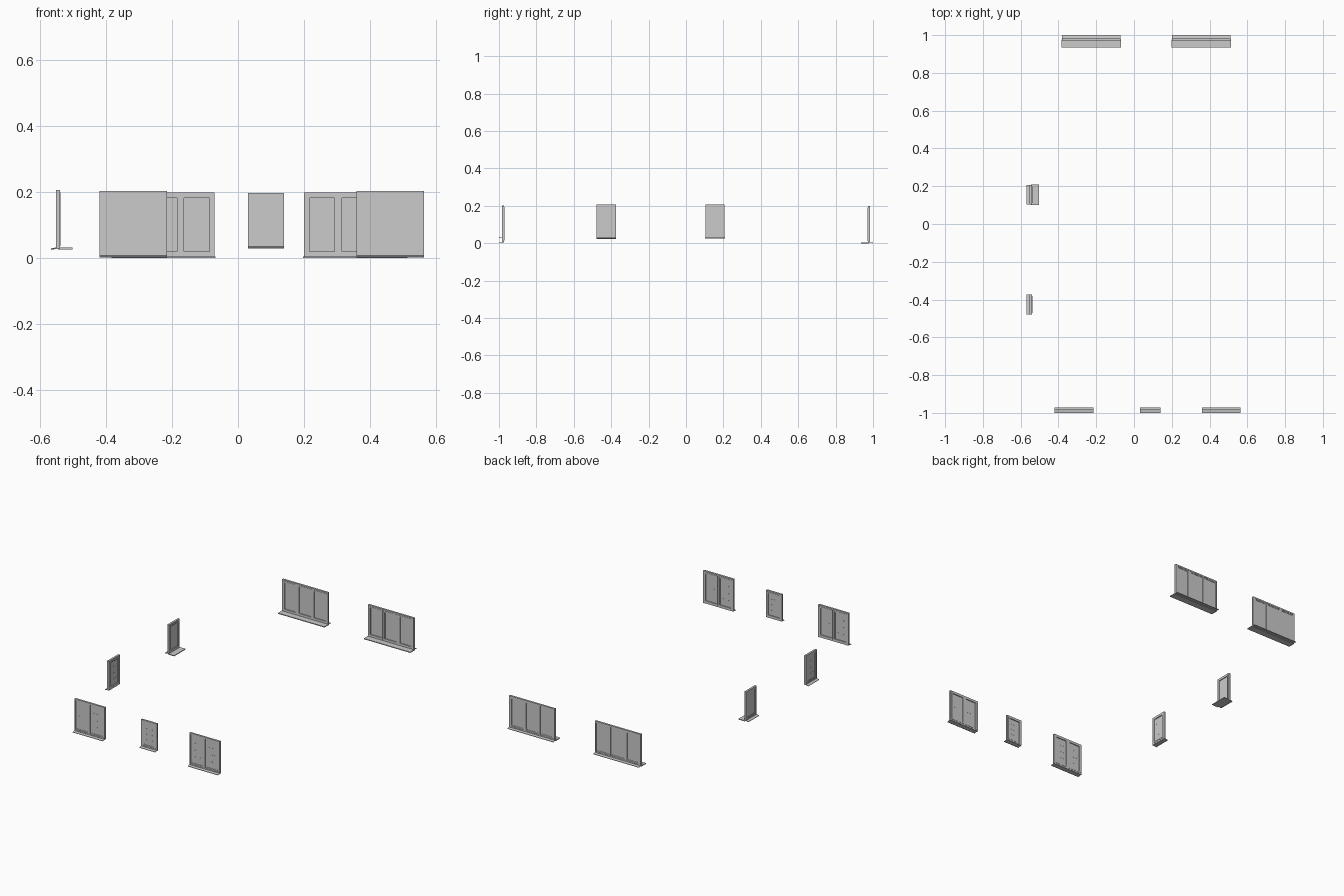
import bpy, bmesh, math
from mathutils import Matrix, Vector

if "Cube" in bpy.data.objects:
    bpy.data.objects.remove(bpy.data.objects["Cube"])


def box(bm, x0, x1, y0, y1, z0, z1):
    m = Matrix.Translation(((x0 + x1) / 2, (y0 + y1) / 2, (z0 + z1) / 2))
    bmesh.ops.create_cube(bm, size=1, matrix=m @ Matrix.Diagonal((x1 - x0, y1 - y0, z1 - z0, 1)))


def ring(bm, x0, x1, z0, z1, w, y0, y1):
    # mitred rectangular frame with square section
    loops = []
    for inset, y in ((0, y0), (0, y1), (w, y1), (w, y0)):
        a, b, c, d = x0 + inset, x1 - inset, z0 + inset, z1 - inset
        loops.append([bm.verts.new(p) for p in ((a, y, c), (b, y, c), (b, y, d), (a, y, d))])
    for i in range(4):
        p, q = loops[i], loops[(i + 1) % 4]
        for j in range(4):
            k = (j + 1) % 4
            bm.faces.new((p[j], p[k], q[k], q[j]))


def prism(bm, x0, x1, pts):
    # extrude a y-z profile along x
    a = [bm.verts.new((x0, y, z)) for y, z in pts]
    b = [bm.verts.new((x1, y, z)) for y, z in pts]
    bm.faces.new(a)
    bm.faces.new(b[::-1])
    for i in range(len(pts)):
        k = (i + 1) % len(pts)
        bm.faces.new((a[i], b[i], b[k], a[k]))


def finish(name, bm, place):
    bmesh.ops.recalc_face_normals(bm, faces=bm.faces)
    me = bpy.data.meshes.new(name)
    bm.to_mesh(me)
    bm.free()
    ob = bpy.data.objects.new(name, me)
    ob.matrix_world = place
    bpy.context.collection.objects.link(ob)


def window(name, loc, turn, width, z0, z1, panes, inner_sill=False, studs=False):
    # local frame: outside faces -y, the frame is centred on y = 0
    place = Matrix.Translation((loc[0], loc[1], 0)) @ Matrix.Rotation(math.radians(turn), 4, 'Z')
    h = width / 2
    zb = z0 + 0.004
    step = width / panes

    # outer frame with mullions
    bm = bmesh.new()
    ring(bm, -h, h, zb, z1, 0.009, -0.006, 0.006)
    for i in range(1, panes):
        x = -h + i * step
        box(bm, x - 0.004, x + 0.004, -0.006, 0.006, zb + 0.009, z1 - 0.009)
    finish(name + "_frame", bm, place)

    sash, glass, pins = bmesh.new(), bmesh.new(), bmesh.new()
    for i in range(panes):
        a = -h + i * step + (0.008 if i == 0 else 0.003)
        b = -h + (i + 1) * step - (0.008 if i == panes - 1 else 0.003)
        c, d = zb + 0.008, z1 - 0.008
        # opening sash and its glazing
        ring(sash, a, b, c, d, 0.008, -0.004, 0.0075)
        box(glass, a + 0.007, b - 0.007, -0.002, 0.002, c + 0.007, d - 0.007)
        # drainage covers along the bottom rail
        for s in (0.3, 0.7):
            x = a + (b - a) * s
            box(pins, x - 0.007, x + 0.007, -0.007, -0.0055, zb + 0.003, zb + 0.005)
        # small glazing studs in a grid
        if studs:
            for u in (0.3, 0.5, 0.7):
                for v in (0.27, 0.5, 0.73):
                    x, z = a + (b - a) * u, c + (d - c) * v
                    box(pins, x - 0.0015, x + 0.0015, -0.003, 0.003, z - 0.0015, z + 0.0015)
    finish(name + "_sashes", sash, place)
    finish(name + "_glass", glass, place)
    finish(name + "_fittings", pins, place)

    # sloping outer sill with a turned-down lip
    bm = bmesh.new()
    prism(bm, -h, h, [(-0.022, z0), (-0.022, z0 + 0.003), (-0.004, z0 + 0.006),
                      (0.006, z0 + 0.006), (0.006, z0 + 0.003), (-0.006, z0 + 0.003),
                      (-0.020, z0 + 0.001), (-0.020, z0)])
    finish(name + "_outer_sill", bm, place)

    # flat board inside
    if inner_sill:
        bm = bmesh.new()
        box(bm, -h - 0.003, h + 0.003, 0.0, 0.043, z0, z0 + 0.005)
        finish(name + "_inner_sill", bm, place)


# front wall
for side, x in (("left", -0.318), ("right", 0.462)):
    window("front_" + side + "_window", (x, -0.978), 0, 0.205, 0.002, 0.203, 2, studs=True)
window("front_small_window", (0.085, -0.978), 0, 0.108, 0.029, 0.197, 1, studs=True)

# back wall
for side, x in (("left", -0.226), ("right", 0.356)):
    window("back_" + side + "_window", (x, 0.978), 180, 0.31, 0.0, 0.198, 3, inner_sill=True)

# left wall
window("side_back_window", (-0.546, 0.155), -90, 0.103, 0.026, 0.207, 1, inner_sill=True)
window("side_front_window", (-0.546, -0.426), -90, 0.105, 0.024, 0.207, 1, studs=True)
